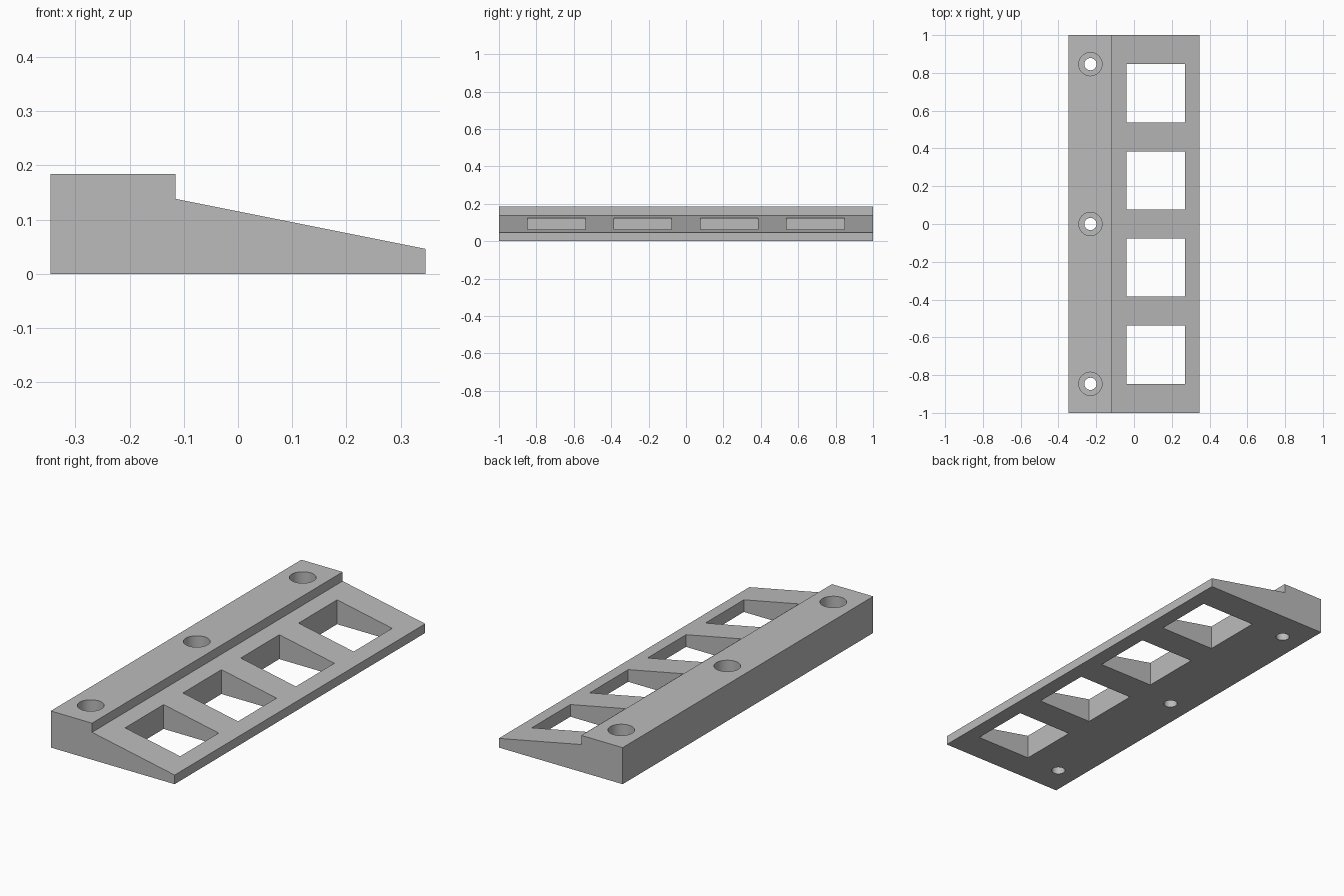
import bpy, bmesh, math

cube = bpy.data.objects.get("Cube")
if cube:
    bpy.data.objects.remove(cube, do_unlink=True)

MM = 2 / 130                      # bar is 130 units long, scaled to 2
LENGTH, WIDTH = 130, 45

grey = bpy.data.materials.new("plain grey")
grey.use_nodes = True
colour = (0.5, 0.5, 0.5, 1)
grey.diffuse_color = colour
grey.node_tree.nodes["Principled BSDF"].inputs["Base Color"].default_value = colour


def add_object(name, bm):
    bmesh.ops.recalc_face_normals(bm, faces=bm.faces)
    mesh = bpy.data.meshes.new(name)
    bm.to_mesh(mesh)
    bm.free()
    mesh.materials.append(grey)
    obj = bpy.data.objects.new(name, mesh)
    bpy.context.collection.objects.link(obj)
    return obj


def extrude_profile(name, points, y0, y1):
    """Side profile in x and z, extruded along y."""
    bm = bmesh.new()
    face = bm.faces.new([bm.verts.new((x * MM, y0 * MM, z * MM)) for x, z in points])
    new = bmesh.ops.extrude_face_region(bm, geom=[face])["geom"]
    verts = [v for v in new if isinstance(v, bmesh.types.BMVert)]
    bmesh.ops.translate(bm, verts=verts, vec=(0, (y1 - y0) * MM, 0))
    return add_object(name, bm)


def cylinder(name, x, y, radius, z0, z1):
    bm = bmesh.new()
    bmesh.ops.create_cone(bm, cap_ends=True, segments=48, radius1=radius * MM,
                          radius2=radius * MM, depth=(z1 - z0) * MM)
    bmesh.ops.translate(bm, verts=bm.verts, vec=(x * MM, y * MM, (z0 + z1) / 2 * MM))
    return add_object(name, bm)


# Wedge bar: raised rail on the left edge, slope falling to the right
left, right = -WIDTH / 2, WIDTH / 2
step = left + 15
bar = extrude_profile("wedge_bar", [(left, 0), (right, 0), (right, 3), (step, 9),
                                    (step, 12), (left, 12)], -LENGTH / 2, LENGTH / 2)

cutters = []
# Four square windows through the slope
for i in range(4):
    y = -LENGTH / 2 + 10 + 30 * i
    x0, x1 = step + 5, right - 5
    cutters.append(extrude_profile("window_cutter", [(x0, -2), (x1, -2), (x1, 15), (x0, 15)],
                                   y, y + 20))

# Three counterbored screw holes through the rail
for y in (-55, 0, 55):
    cutters.append(cylinder("screw_hole_cutter", left + 7.5, y, 2.1, -2, 15))
    cutters.append(cylinder("counterbore_cutter", left + 7.5, y, 4, 6, 15))

# Cut everything out, then discard the cutters
bpy.context.view_layer.objects.active = bar
for cutter in cutters:
    cutter.hide_render = True
    mod = bar.modifiers.new("cut", "BOOLEAN")
    mod.operation = "DIFFERENCE"
    mod.solver = "EXACT"
    mod.object = cutter
    bpy.ops.object.modifier_apply(modifier=mod.name)
    bpy.data.objects.remove(cutter, do_unlink=True)

bpy.ops.object.select_all(action="DESELECT")
bar.select_set(True)
bpy.ops.object.shade_smooth_by_angle(angle=math.radians(30))
